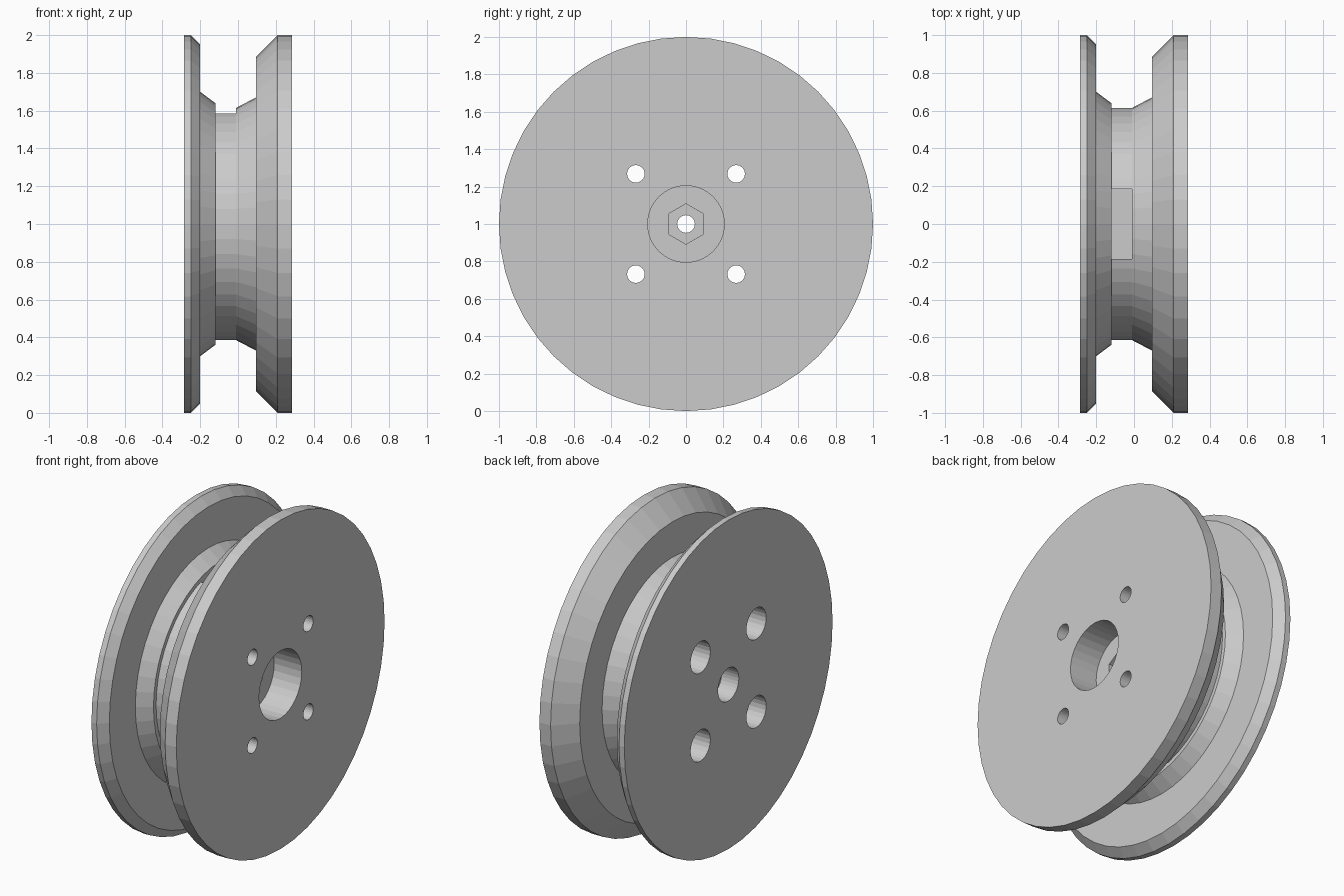
import bpy
import bmesh
from math import cos, sin, pi

cube = bpy.data.objects.get("Cube")
if cube:
    bpy.data.objects.remove(cube)

grey = bpy.data.materials.new("light_grey")
grey.use_nodes = True
grey.diffuse_color = (0.6, 0.6, 0.6, 1)
grey.node_tree.nodes["Principled BSDF"].inputs["Base Color"].default_value = (0.6, 0.6, 0.6, 1)


def lathe(name, profile, sides=48, y=0, z=1):
    """Solid of revolution about an axis parallel to x; profile holds (x, radius)."""
    bm = bmesh.new()
    rings = []
    for x, r in profile:
        rings.append([bm.verts.new((x, y + r * sin(2 * pi * i / sides), z + r * cos(2 * pi * i / sides)))
                      for i in range(sides)])
    for a, b in zip(rings, rings[1:]):
        for i in range(sides):
            j = (i + 1) % sides
            bm.faces.new((a[i], a[j], b[j], b[i]))
    bm.faces.new(rings[0])
    bm.faces.new(rings[-1])
    bmesh.ops.recalc_face_normals(bm, faces=bm.faces)
    mesh = bpy.data.meshes.new(name)
    bm.to_mesh(mesh)
    bm.free()
    mesh.materials.append(grey)
    obj = bpy.data.objects.new(name, mesh)
    bpy.context.collection.objects.link(obj)
    return obj


def bore(x0, x1, radius, sides=32, y=0, z=1):
    return lathe("bore_cutter", [(x0, radius), (x1, radius)], sides, y, z)


# Spool body: thin flange, stepped hub, thick bevelled flange
spool = lathe("spool", [
    (-0.285, 1.0), (-0.25, 1.0), (-0.2, 0.95), (-0.2, 0.7),
    (-0.12, 0.64), (-0.12, 0.615), (-0.01, 0.615), (0.095, 0.67),
    (0.095, 0.885), (0.21, 1.0), (0.285, 1.0)])

# Central counterbore, hexagonal seat, axle hole and rear recess
cutters = [bore(0.1, 0.4, 0.205), bore(0.0, 0.15, 0.108, 6),
           bore(-0.4, 0.4, 0.047), bore(-0.4, -0.17, 0.1)]

# Four counterbored bolt holes
for y in (-0.268, 0.268):
    for z in (0.732, 1.268):
        cutters += [bore(-0.4, 0.4, 0.047, 24, y, z), bore(-0.4, -0.17, 0.095, 24, y, z)]

# Line anchor pocket in the top of the hub
bpy.ops.mesh.primitive_cube_add(size=1, location=(-0.065, 0, 1.58))
pocket = bpy.context.object
pocket.name = "pocket_cutter"
pocket.scale = (0.11, 0.37, 0.26)
pocket.data.materials.append(grey)
cutters.append(pocket)

# Cut everything, then drop the cutters
bpy.ops.object.select_all(action='DESELECT')
bpy.context.view_layer.objects.active = spool
spool.select_set(True)
for cutter in cutters:
    cutter.hide_render = True
    cut = spool.modifiers.new("cut", 'BOOLEAN')
    cut.operation = 'DIFFERENCE'
    cut.solver = 'EXACT'
    cut.object = cutter
    bpy.ops.object.modifier_apply(modifier=cut.name)
    bpy.data.objects.remove(cutter)
